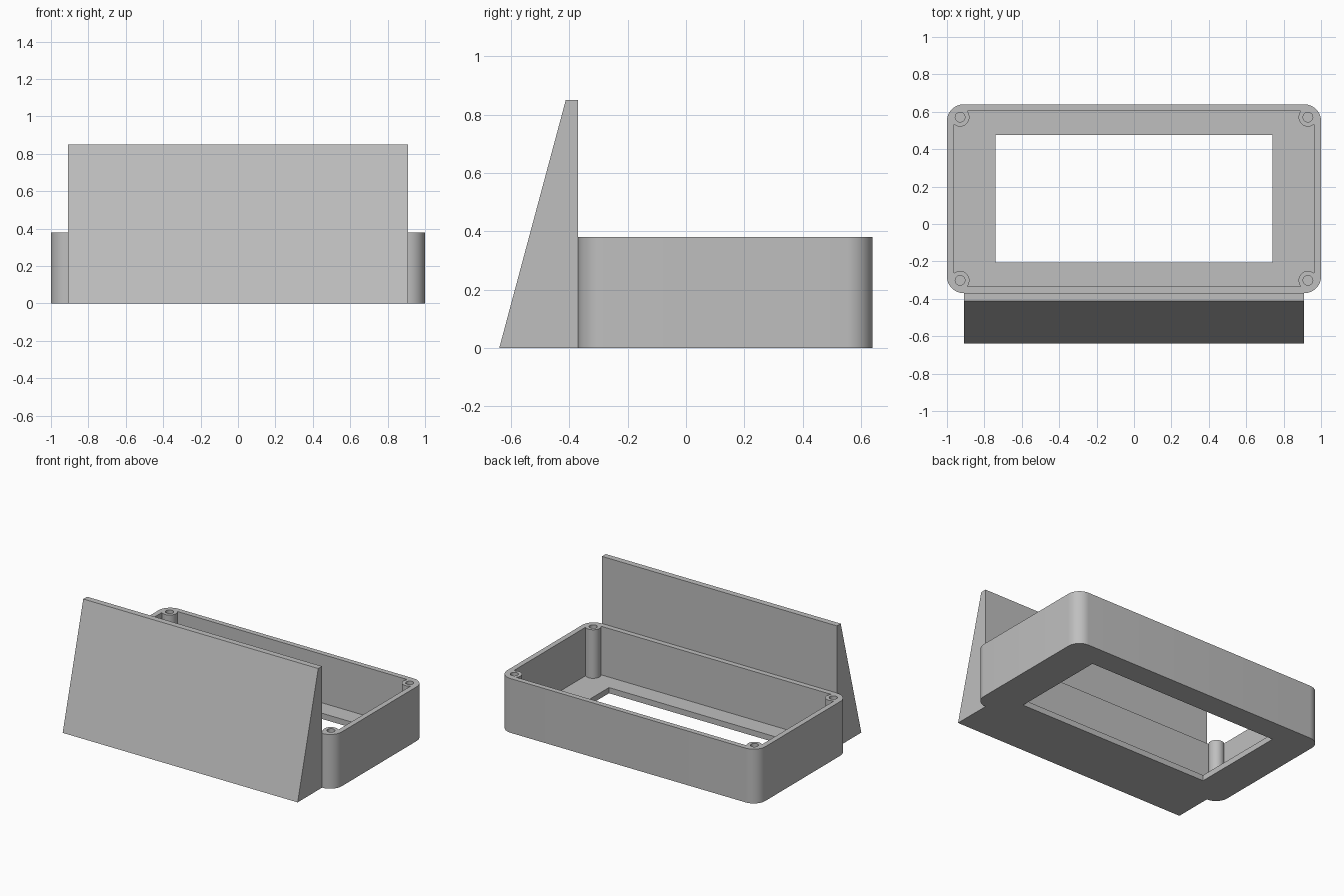
import bpy, bmesh, math
from mathutils import Vector

old = bpy.data.objects.get("Cube")
if old:
    bpy.data.objects.remove(old)

# Main dimensions
HALF_X, HALF_Y, MID_Y = 1.0, 0.505, 0.135
HEIGHT, FLOOR, WALL = 0.38, 0.04, 0.037
CORNER = 0.09
POST_X, POST_Y, POST_R, HOLE_R = 0.93, 0.436, 0.05, 0.026
QUADRANTS = ((1, 1), (-1, 1), (-1, -1), (1, -1))

grey = bpy.data.materials.new("light grey")
colour = (0.52, 0.52, 0.52, 1)
grey.diffuse_color = colour
grey.use_nodes = True
grey.node_tree.nodes["Principled BSDF"].inputs["Base Color"].default_value = colour


def arc(cx, cy, r, start, end, steps):
    angles = [math.radians(start + (end - start) * i / steps) for i in range(steps + 1)]
    return [(cx + r * math.cos(a), cy + r * math.sin(a)) for a in angles]


def four_corners(points):
    """Mirror one corner's points into a closed outline, anticlockwise."""
    outline = []
    for sx, sy in QUADRANTS:
        ordered = points if sx * sy > 0 else points[::-1]
        outline += [(sx * x, MID_Y + sy * y) for x, y in ordered]
    return outline


def prism(name, points, direction):
    """Extrude a closed outline of 3D points into a solid."""
    bm = bmesh.new()
    face = bm.faces.new([bm.verts.new(p) for p in points])
    ext = bmesh.ops.extrude_face_region(bm, geom=[face])
    moved = [v for v in ext["geom"] if isinstance(v, bmesh.types.BMVert)]
    bmesh.ops.translate(bm, verts=moved, vec=Vector(direction))
    if face.is_valid and len(bm.faces) == len(points) + 1:
        bm.faces.new(face.verts)
    bmesh.ops.recalc_face_normals(bm, faces=bm.faces[:])
    mesh = bpy.data.meshes.new(name)
    bm.to_mesh(mesh)
    bm.free()
    mesh.materials.append(grey)
    obj = bpy.data.objects.new(name, mesh)
    bpy.context.collection.objects.link(obj)
    return obj


def upright(name, outline, bottom, top):
    return prism(name, [(x, y, bottom) for x, y in outline], (0, 0, top - bottom))


def cut(target, cutter):
    mod = target.modifiers.new("cut", "BOOLEAN")
    mod.operation, mod.solver, mod.object = "DIFFERENCE", "EXACT", cutter
    bpy.context.view_layer.objects.active = target
    bpy.ops.object.modifier_apply(modifier=mod.name)
    bpy.data.objects.remove(cutter)


# Enclosure with rounded corners
outer = arc(HALF_X - CORNER, HALF_Y - CORNER, CORNER, 0, 90, 12)
box = upright("enclosure", four_corners(outer), 0, HEIGHT)

# Cavity, whose corners curve in around the screw posts
dx, dy = HALF_X - WALL - POST_X, HALF_Y - WALL - POST_Y
start = -math.degrees(math.acos(dx / POST_R))
end = 180 - math.degrees(math.asin(dy / POST_R)) - 360
bite = arc(POST_X, POST_Y, POST_R, start, end, 20)
cut(box, upright("cavity_cutter", four_corners(bite), FLOOR, HEIGHT + 0.1))

# Window through the floor
cut(box, upright("window_cutter", four_corners([(0.74, 0.34)]), -0.1, FLOOR + 0.1))

# Screw holes down the posts
for sx, sy in QUADRANTS:
    ring = arc(sx * POST_X, MID_Y + sy * POST_Y, HOLE_R, 0, 360, 24)[:-1]
    cut(box, upright("hole_cutter", ring, FLOOR, HEIGHT + 0.1))

# Sloping front panel
front = MID_Y - HALF_Y
side = [(-0.64, 0), (front, 0), (front, 0.85), (-0.412, 0.85)]
panel = prism("sloped_panel", [(-0.91, y, z) for y, z in side], (1.82, 0, 0))

# Smooth the rounded parts, keep edges sharp
for obj in (box, panel):
    bpy.ops.object.select_all(action="DESELECT")
    obj.select_set(True)
    bpy.context.view_layer.objects.active = obj
    bpy.ops.object.shade_smooth_by_angle(angle=math.radians(30))
